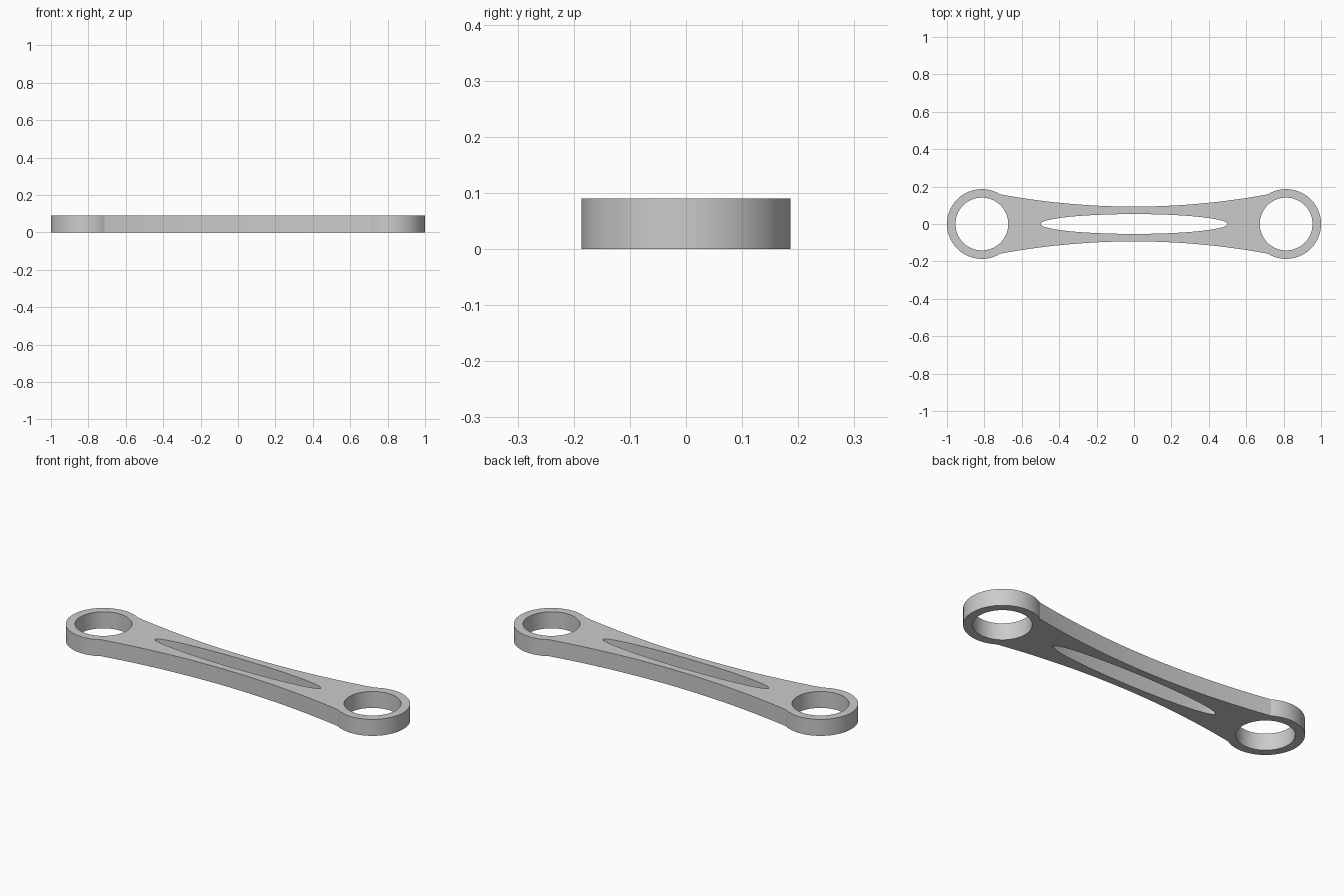
import bpy
import bmesh
from math import sin, cos, pi, sqrt, atan2, radians

cube = bpy.data.objects.get("Cube")
if cube:
    bpy.data.objects.remove(cube, do_unlink=True)

HEIGHT = 0.09
RING_R, HOLE_R = 0.1865, 0.141
RING_X = 1 - RING_R
WAIST = 0.093            # half width at the middle
JOIN_X = 0.715           # where the arm meets each ring
JOIN_Y = sqrt(RING_R ** 2 - (RING_X - JOIN_X) ** 2)


def ellipse(cx, rx, ry, n):
    return [(cx + rx * cos(2 * pi * i / n), ry * sin(2 * pi * i / n)) for i in range(n)]


def outline(ring_steps=72, arm_steps=48):
    """Counter-clockwise half: right ring end, then the upper waisted edge."""
    a = atan2(JOIN_Y, JOIN_X - RING_X)
    half = []
    for i in range(ring_steps):
        t = -a + 2 * a * i / ring_steps
        half.append((RING_X + RING_R * cos(t), RING_R * sin(t)))
    for i in range(arm_steps):
        x = JOIN_X * (1 - 2 * i / arm_steps)
        half.append((x, WAIST + (JOIN_Y - WAIST) * (x / JOIN_X) ** 2))
    # The other half is the same shape turned half a turn
    return half + [(-x, -y) for x, y in half]


# Flat plate with two round holes and a long slot
loops = [outline(),
         ellipse(RING_X, HOLE_R, HOLE_R, 80),
         ellipse(-RING_X, HOLE_R, HOLE_R, 80),
         ellipse(0, 0.5, 0.053, 256)]
bm = bmesh.new()
for pts in loops:
    verts = [bm.verts.new((x, y, 0)) for x, y in pts]
    for i, v in enumerate(verts):
        bm.edges.new((v, verts[(i + 1) % len(verts)]))
bmesh.ops.triangle_fill(bm, edges=bm.edges[:], use_beauty=True, normal=(0, 0, 1))

# Raise the plate to full thickness
geom = bmesh.ops.extrude_face_region(bm, geom=bm.faces[:], use_keep_orig=True)["geom"]
top = [g for g in geom if isinstance(g, bmesh.types.BMVert)]
bmesh.ops.translate(bm, verts=top, vec=(0, 0, HEIGHT))
bmesh.ops.recalc_face_normals(bm, faces=bm.faces[:])

mesh = bpy.data.meshes.new("link_arm")
bm.to_mesh(mesh)
bm.free()
arm = bpy.data.objects.new("link_arm", mesh)
bpy.context.collection.objects.link(arm)

# Single grey material
grey = bpy.data.materials.new("light_grey")
grey.use_nodes = True
colour = (0.6, 0.6, 0.6, 1)
grey.diffuse_color = colour
grey.node_tree.nodes["Principled BSDF"].inputs["Base Color"].default_value = colour
mesh.materials.append(grey)

# Smooth walls, sharp rims
bpy.ops.object.select_all(action='DESELECT')
arm.select_set(True)
bpy.context.view_layer.objects.active = arm
bpy.ops.object.shade_smooth_by_angle(angle=radians(20))
